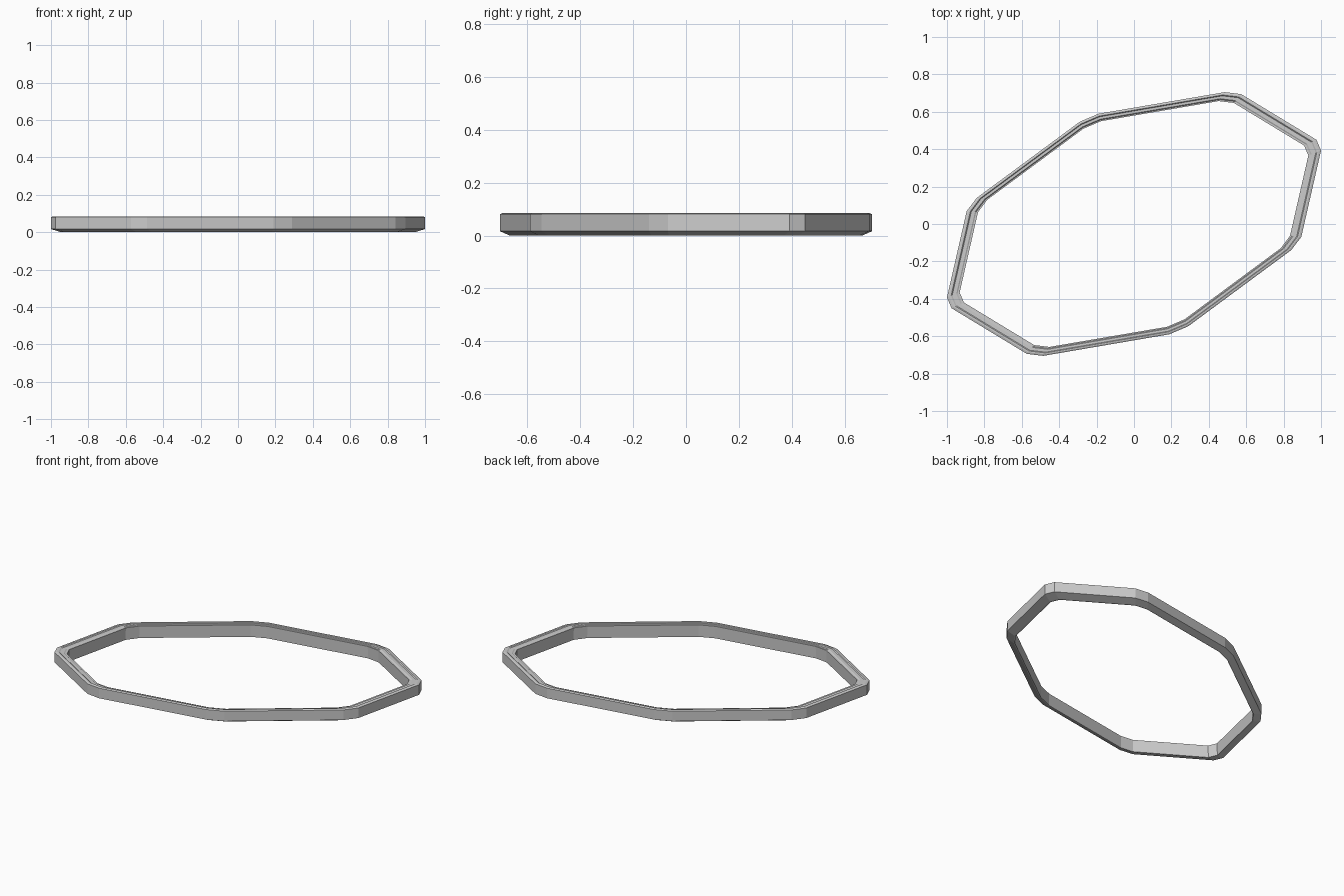
import bpy, bmesh
from mathutils import Vector

if "Cube" in bpy.data.objects:
    bpy.data.objects.remove(bpy.data.objects["Cube"])

# Stretched octagon: two half-axes generate all eight corners
A = Vector((1.01, 0.43))
B = Vector((-0.245, 0.58))
R = 0.5 ** 0.5
half = [A, (A + B) * R, B, (B - A) * R]
corners = half + [-c for c in half]

# Clip every corner into a short facet
CUT = 0.07
outline = []
for i, c in enumerate(corners):
    outline.append(c.lerp(corners[i - 1], CUT))
    outline.append(c.lerp(corners[(i + 1) % 8], CUT))
mx = max(p.x for p in outline)
my = max(p.y for p in outline)
outline = [Vector((p.x / mx, p.y * 0.705 / my)) for p in outline]

# Ring cross-section (scale of outline, height): chamfered base, shallow groove on top
section = [(0.935, 0.0), (0.945, 0.0), (1.0, 0.017), (1.0, 0.081),
           (0.988, 0.085), (0.978, 0.085), (0.972, 0.081), (0.95, 0.081),
           (0.943, 0.077), (0.932, 0.077)]

bm = bmesh.new()
loops = [[bm.verts.new((p.x * s, p.y * s, z)) for p in outline] for s, z in section]
n = len(outline)
for k, lower in enumerate(loops):
    upper = loops[(k + 1) % len(loops)]
    for i in range(n):
        j = (i + 1) % n
        bm.faces.new((lower[i], lower[j], upper[j], upper[i]))
bmesh.ops.recalc_face_normals(bm, faces=bm.faces)
mesh = bpy.data.meshes.new("octagonal_rim")
bm.to_mesh(mesh)
bm.free()
bpy.context.collection.objects.link(bpy.data.objects.new("octagonal_rim", mesh))
